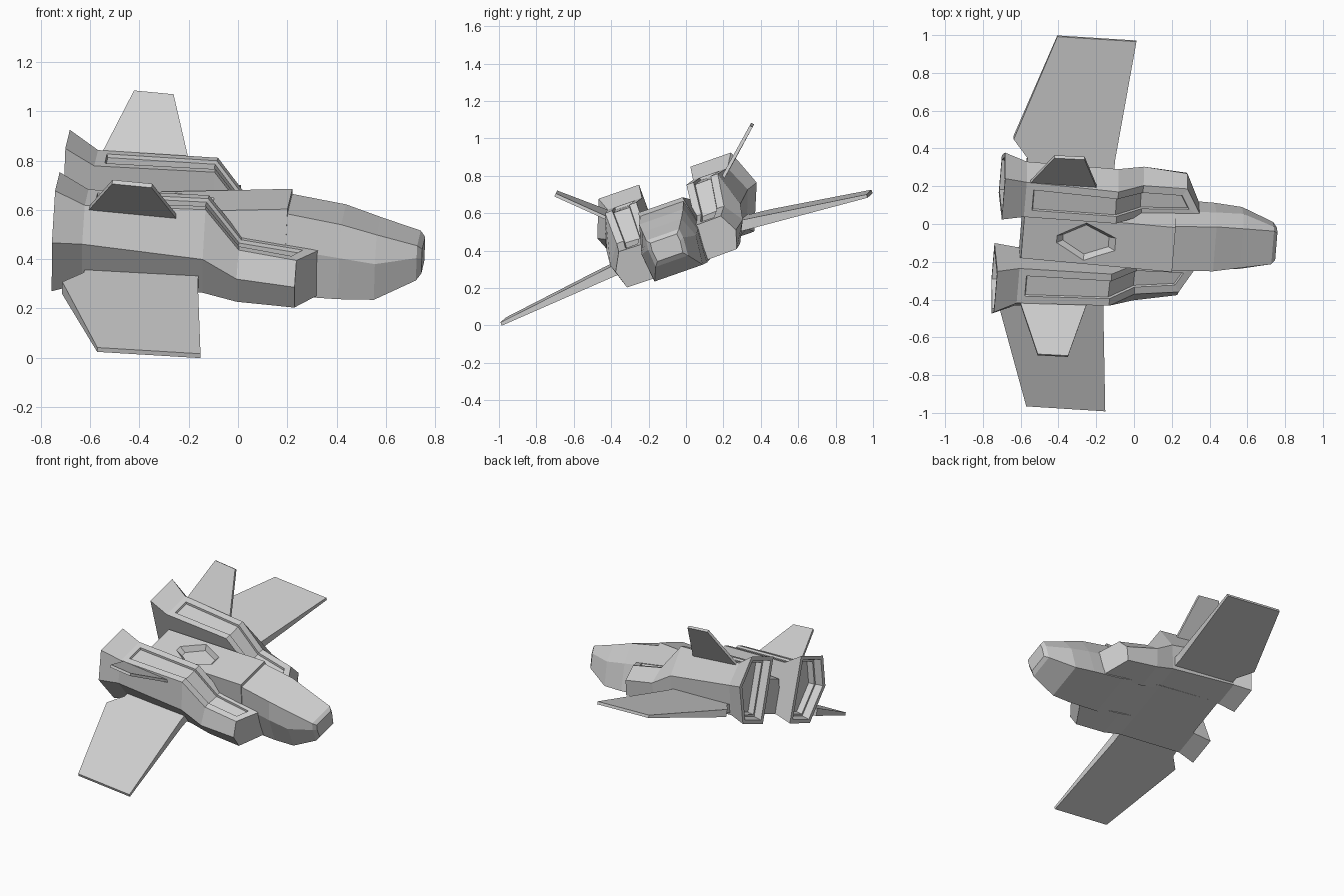
import bpy, bmesh
from mathutils import Matrix, Vector

cube = bpy.data.objects.get("Cube")
if cube:
    bpy.data.objects.remove(cube, do_unlink=True)

# Ship frame: local x = forward, y = left, z = up; the craft is banked
fwd = Vector((0.996, -0.063, -0.06)).normalized()
left = Vector((0.079, 0.941, 0.329))
left = (left - fwd * left.dot(fwd)).normalized()
up = fwd.cross(left)
FRAME = Matrix((fwd, left, up)).transposed().to_4x4()
FRAME.translation = left * 0.1

hull = bpy.data.materials.new("hull_grey")
hull.use_nodes = True
hull.diffuse_color = (0.62, 0.62, 0.62, 1)
hull.node_tree.nodes["Principled BSDF"].inputs["Base Color"].default_value = (0.62, 0.62, 0.62, 1)


def loft(name, sections, mirror=False, detail=None):
    """Skin a row of equal cross-sections; detail(bm, sides, caps) adds insets."""
    bm = bmesh.new()
    rings = [[bm.verts.new(p) for p in s] for s in sections]
    n = len(rings[0])
    sides = [[bm.faces.new((a[j], a[(j + 1) % n], b[(j + 1) % n], b[j])) for j in range(n)]
             for a, b in zip(rings, rings[1:])]
    caps = [bm.faces.new(rings[0]), bm.faces.new(rings[-1])]
    bmesh.ops.recalc_face_normals(bm, faces=bm.faces)
    if detail:
        detail(bm, sides, caps)
    me = bpy.data.meshes.new(name)
    bm.to_mesh(me)
    bm.free()
    me.materials.append(hull)
    ob = bpy.data.objects.new(name, me)
    bpy.context.collection.objects.link(ob)
    ob.matrix_world = FRAME
    if mirror:
        m = ob.modifiers.new("Mirror", 'MIRROR')
        m.use_axis = (False, True, False)
        m.use_clip = False
        m.use_mirror_merge = False
    return ob


def inset(bm, faces, *steps):
    for thickness, depth in steps:
        bmesh.ops.inset_region(bm, faces=faces, thickness=thickness, depth=depth,
                               use_even_offset=True, use_boundary=True)


def symmetric(f, half):
    """Closed section from (half width, height) pairs listed top to bottom."""
    return [(f, w, z) for w, z in half] + [(f, -w, z) for w, z in reversed(half)]


# Central body with a sloping deck
def deck(f):
    return 0.59 + 0.0875 * (f + 0.62)


body = loft("body", [
    symmetric(-0.62, [(0.125, deck(-0.62)), (0.155, 0.50), (0.155, 0.36)]),
    symmetric(-0.14, [(0.125, deck(-0.14)), (0.16, 0.50), (0.16, 0.345)]),
    symmetric(0.18, [(0.125, deck(0.18)), (0.16, 0.50), (0.16, 0.303)])])

# Hexagonal recess in the deck
HEX = [(-0.44, 0.02), (-0.29, 0.105), (-0.13, 0.035),
       (-0.13, -0.035), (-0.29, -0.105), (-0.44, -0.02)]


def hexagon(scale, lift):
    return [(-0.285 + (f + 0.285) * scale, w * scale, deck(f) + lift) for f, w in HEX]


cutter = loft("hatch_cutter", [hexagon(0.78, -0.035), hexagon(1.22, 0.035)])
cutter.hide_render = True
cutter.hide_viewport = True
cut = body.modifiers.new("Hatch", 'BOOLEAN')
cut.operation = 'DIFFERENCE'
cut.solver = 'EXACT'
cut.object = cutter

# Nose
loft("nose", [
    symmetric(0.17, [(0.123, 0.64), (0.158, 0.50), (0.158, 0.30)]),
    symmetric(0.40, [(0.125, 0.607), (0.16, 0.475), (0.15, 0.295)]),
    symmetric(0.545, [(0.11, 0.567), (0.155, 0.457), (0.137, 0.297)]),
    symmetric(0.71, [(0.093, 0.525), (0.10, 0.474), (0.092, 0.375)]),
    symmetric(0.73, [(0.075, 0.505), (0.08, 0.465), (0.072, 0.40)])])


# Engine pods: section runs inner top, outer top, outer mid, outer bottom, inner bottom
def pod_detail(bm, sides, caps):
    inset(bm, [s[0] for s in sides[1:]], (0.04, 0), (0.004, -0.014))
    inset(bm, [caps[0]], (0.025, 0), (0.012, -0.05), (0.012, 0), (0.008, -0.04))


def pod_section(f, pts, front=0.0):
    return [(f + (front if i in (0, 4) else 0), w, z) for i, (w, z) in enumerate(pts)]


loft("engine_pods", [
    pod_section(-0.75, [(0.146, 0.767), (0.376, 0.767), (0.453, 0.57), (0.353, 0.327), (0.142, 0.327)]),
    pod_section(-0.63, [(0.145, 0.70), (0.34, 0.70), (0.405, 0.555), (0.33, 0.36), (0.145, 0.36)]),
    pod_section(-0.14, [(0.142, 0.705), (0.32, 0.705), (0.38, 0.512), (0.32, 0.348), (0.142, 0.348)]),
    pod_section(0.0, [(0.135, 0.535), (0.305, 0.535), (0.376, 0.435), (0.32, 0.318), (0.135, 0.318)]),
    pod_section(0.235, [(0.14, 0.50), (0.29, 0.50), (0.342, 0.403), (0.312, 0.305), (0.14, 0.305)], 0.085)],
    mirror=True, detail=pod_detail)

# Wings: drooping plates that thin towards the tip
PLAN = [(-0.16, 0.15), (-0.155, 0.40), (-0.09, 1.04), (-0.51, 1.04), (-0.70, 0.475),
        (-0.62, 0.38), (-0.62, 0.15)]
loft("wings", [
    [(f, w, 0.475 - 0.13 * w) for f, w in PLAN],
    [(f, w, 0.397 - 0.073 * w) for f, w in PLAN]], mirror=True)

# Canted tail fins
FIN = [(-0.63, 0.30, 0.655), (-0.507, 0.557, 0.884), (-0.346, 0.557, 0.878), (-0.245, 0.30, 0.645)]
side = Vector((0, -0.67, 0.74)) * 0.009
loft("tail_fins", [[Vector(p) + side for p in FIN], [Vector(p) - side for p in FIN]], mirror=True)
